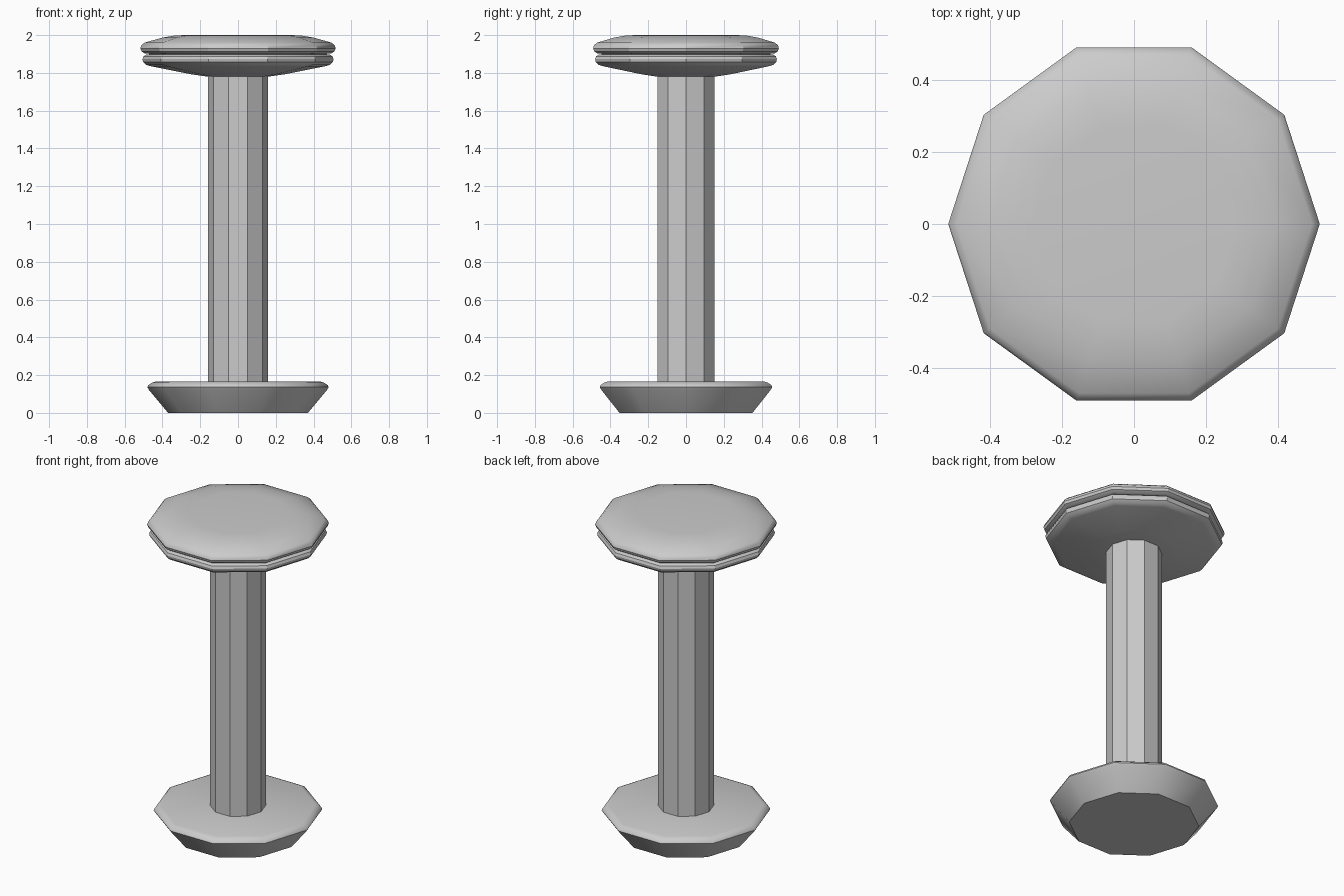
import bpy, bmesh, math

if "Cube" in bpy.data.objects:
    bpy.data.objects.remove(bpy.data.objects["Cube"])

SIDES = 10


def lathe(name, profile, angle=33):
    """Ten-sided solid from (radius, z) pairs listed bottom to top, capped at both ends."""
    bm = bmesh.new()
    rings = []
    for r, z in profile:
        rings.append([bm.verts.new((r * math.cos(math.tau * i / SIDES),
                                    r * math.sin(math.tau * i / SIDES), z))
                      for i in range(SIDES)])
    for a, b in zip(rings, rings[1:]):
        for i in range(SIDES):
            j = (i + 1) % SIDES
            bm.faces.new((a[i], a[j], b[j], b[i]))
    bm.faces.new(rings[0][::-1])
    bm.faces.new(rings[-1])
    mesh = bpy.data.meshes.new(name)
    bm.to_mesh(mesh)
    bm.free()
    obj = bpy.data.objects.new(name, mesh)
    bpy.context.collection.objects.link(obj)
    bpy.ops.object.select_all(action='DESELECT')
    obj.select_set(True)
    bpy.context.view_layer.objects.active = obj
    bpy.ops.object.shade_smooth_by_angle(angle=math.radians(angle))
    return obj


# Foot: flares upward, with a rounded upper rim
lathe("base", [(0.37, 0), (0.47, 0.12), (0.48, 0.136), (0.475, 0.147),
               (0.455, 0.16), (0.44, 0.165)], 40)

# Straight faceted post
lathe("column", [(0.16, 0.16), (0.16, 1.79)], 20)

# Seat support: shallow underside and rounded lower rim
lathe("seat_support", [(0.16, 1.78), (0.25, 1.793), (0.46, 1.835), (0.485, 1.842),
                       (0.502, 1.857), (0.506, 1.873), (0.50, 1.888),
                       (0.485, 1.897), (0.46, 1.90)])

# Seat cushion: rounded rim and gently domed top
lathe("seat_cushion", [(0.46, 1.90), (0.495, 1.904), (0.511, 1.914), (0.517, 1.93),
                       (0.512, 1.946), (0.495, 1.96), (0.40, 1.987),
                       (0.34, 1.997), (0.285, 2.0)])
